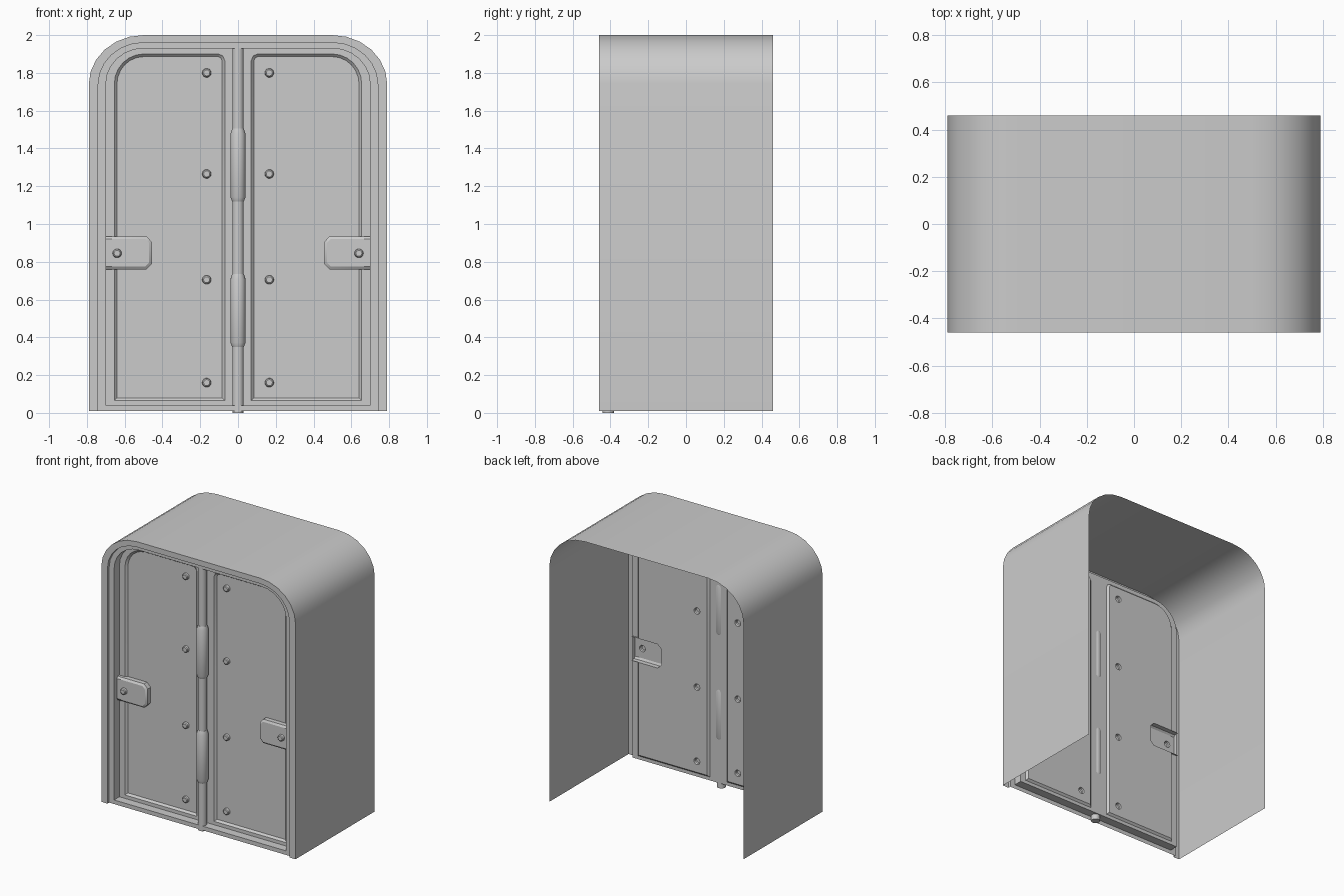
import bpy, bmesh, math
from mathutils import Vector

if "Cube" in bpy.data.objects:
    bpy.data.objects.remove(bpy.data.objects["Cube"])

PLATE, PANEL = -0.378, -0.364      # depth of the door plate and its sunken panels


def finish(name, bm, mirror=False):
    bmesh.ops.remove_doubles(bm, verts=bm.verts, dist=0.0002)
    bmesh.ops.recalc_face_normals(bm, faces=bm.faces)
    me = bpy.data.meshes.new(name)
    bm.to_mesh(me)
    bm.free()
    ob = bpy.data.objects.new(name, me)
    bpy.context.collection.objects.link(ob)
    bpy.ops.object.select_all(action='DESELECT')
    ob.select_set(True)
    bpy.context.view_layer.objects.active = ob
    bpy.ops.object.shade_smooth_by_angle(angle=math.radians(30))
    if mirror:
        ob.modifiers.new("Mirror", 'MIRROR')
    return ob


def loop(bm, pts, y):
    return [bm.verts.new((x, y, z)) for x, z in pts]


def strip(bm, a, b, closed=True):
    n = len(a)
    for i in range(n if closed else n - 1):
        j = (i + 1) % n
        bm.faces.new((a[i], a[j], b[j], b[i]))


def fill(bm, *loops):
    # flat face bounded by the first loop, with the others as holes
    edges = []
    for lp in loops:
        for i, v in enumerate(lp):
            w = lp[(i + 1) % len(lp)]
            edges.append(bm.edges.get((v, w)) or bm.edges.new((v, w)))
    bmesh.ops.triangle_fill(bm, use_beauty=True, edges=edges, normal=(0, -1, 0))


def corner(cx, cz, rx, rz, n=6):
    return [(cx + rx * math.cos(i * math.pi / 2 / n), cz + rz * math.sin(i * math.pi / 2 / n))
            for i in range(n + 1)]


def half_arch(w, top, bottom):
    return [(w, bottom)] + corner(0.5, 1.74, w - 0.5, top - 1.74)


def arch(w, top, bottom):
    h = half_arch(w, top, bottom)
    return h + [(-x, z) for x, z in reversed(h)]


def circle(cx, cz, r, n=14):
    return [(cx + r * math.cos(2 * math.pi * i / n), cz + r * math.sin(2 * math.pi * i / n))
            for i in range(n)]


def rivet(bm, cx, cz, y):
    # hollow bolt head pressed out of the sheet; returns its base loop
    base = loop(bm, circle(cx, cz, 0.024), y)
    side = loop(bm, circle(cx, cz, 0.022), y - 0.014)
    cap = loop(bm, circle(cx, cz, 0.016), y - 0.019)
    strip(bm, base, side)
    strip(bm, side, cap)
    bm.faces.new(cap)
    return base


def panel_outline(o):
    return ([(0.07 + o, 0.065 + o), (0.655 - o, 0.065 + o)]
            + corner(0.5, 1.74, 0.155 - o, 0.16 - o)
            + [(0.105, 1.90 - o), (0.08 + o * 0.8, 1.89 - o * 0.8), (0.07 + o, 1.865)])


# Arched shell and stepped front frame, open at the back
bm = bmesh.new()
back = loop(bm, arch(0.79, 2.0, 0.01), 0.46)
front = loop(bm, arch(0.79, 2.0, 0.01), -0.46)
rim = loop(bm, arch(0.74, 1.96, 0.01), -0.46)
step = loop(bm, arch(0.74, 1.96, 0.01), -0.44)
jamb = loop(bm, arch(0.70, 1.93, 0.04), -0.44)
seat = loop(bm, arch(0.70, 1.93, 0.04), PLATE)
strip(bm, back, front, False)
strip(bm, front, rim, False)
strip(bm, rim, step, False)
strip(bm, step, jamb)
strip(bm, jamb, seat)
finish("shell_and_frame", bm)

# Door sheet with a sunken panel and pressed rivets (right half, mirrored)
bm = bmesh.new()
edge = loop(bm, [(0, 0.04)] + half_arch(0.70, 1.93, 0.04) + [(0, 1.93)], PLATE)
lip = loop(bm, panel_outline(0), PLATE)
inner = loop(bm, panel_outline(0.014), PANEL)
strip(bm, lip, inner)
fill(bm, edge, lip)
fill(bm, inner, *[rivet(bm, 0.166, z, PANEL) for z in (1.80, 1.265, 0.705, 0.16)])

# Opening behind the latch
outer_path = [(0.70, 0.76), (0.485, 0.76), (0.456, 0.79), (0.456, 0.905), (0.485, 0.935), (0.70, 0.935)]
inset_path = [(0.70, 0.774), (0.491, 0.774), (0.470, 0.796), (0.470, 0.899), (0.491, 0.921), (0.70, 0.921)]
planes = []
for (x0, z0), (x1, z1) in zip(outer_path, outer_path[1:]):
    co, no = Vector((x0, 0, z0)), Vector((z0 - z1, 0, x1 - x0)).normalized()
    if no.dot(Vector((0.6, 0, 0.85)) - co) < 0:
        no = -no
    planes.append((co, no))
    bmesh.ops.bisect_plane(bm, geom=bm.verts[:] + bm.edges[:] + bm.faces[:],
                           dist=1e-5, plane_co=co, plane_no=no)
hidden = [f for f in bm.faces
          if all(no.dot(f.calc_center_median() - co) > 0 for co, no in planes)]
bmesh.ops.delete(bm, geom=hidden, context='FACES')
finish("door_sheet", bm, mirror=True)

# Hollow latch with bevelled edge and bolt
bm = bmesh.new()
base = loop(bm, outer_path, PANEL)
top = loop(bm, outer_path, -0.398)
face = loop(bm, inset_path, -0.408)
strip(bm, base, top, False)
strip(bm, top, face, False)
fill(bm, face, rivet(bm, 0.64, 0.845, -0.408))
finish("latch", bm, mirror=True)


# Centre hinge rod and its two tapered knuckles
def lathe(name, profile, n=20):
    bm = bmesh.new()
    rings = [[bm.verts.new((r * math.cos(2 * math.pi * i / n),
                            -0.412 + r * math.sin(2 * math.pi * i / n), z))
              for i in range(n)] for r, z in profile]
    for a, b in zip(rings, rings[1:]):
        strip(bm, a, b)
    bm.faces.new(rings[0])
    bm.faces.new(rings[-1])
    finish(name, bm)


lathe("hinge_rod", [(0.03, 0.0), (0.03, 1.93)])
for label, z in (("lower", 0.35), ("upper", 1.12)):
    lathe("hinge_knuckle_" + label,
          [(0.031, z), (0.04, z + 0.022), (0.04, z + 0.358), (0.031, z + 0.385)])
